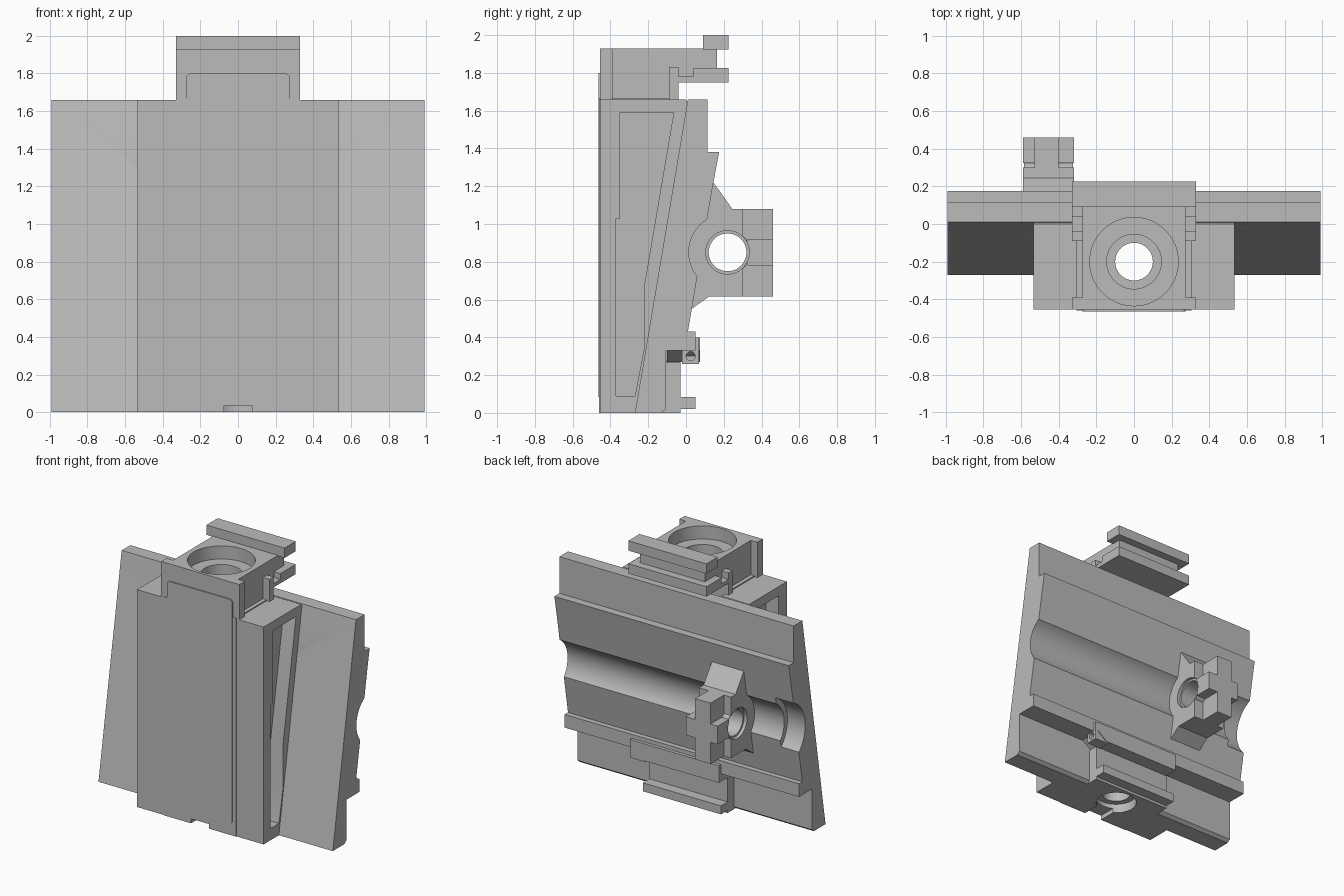
import bpy, bmesh, math

start_cube = bpy.data.objects.get("Cube")
if start_cube:
    bpy.data.objects.remove(start_cube, do_unlink=True)

grey = bpy.data.materials.new("plain grey")
grey.use_nodes = True
tone = (0.5, 0.5, 0.5, 1)
grey.diffuse_color = tone
grey.node_tree.nodes["Principled BSDF"].inputs["Base Color"].default_value = tone


def finish(name, bm):
    bmesh.ops.recalc_face_normals(bm, faces=bm.faces)
    mesh = bpy.data.meshes.new(name)
    bm.to_mesh(mesh)
    bm.free()
    mesh.materials.append(grey)
    ob = bpy.data.objects.new(name, mesh)
    bpy.context.collection.objects.link(ob)
    return ob


def prism(name, profile, a, b, axis="x"):
    """Extrude a (y, z) profile along x, or an (x, z) profile along y."""
    bm = bmesh.new()
    place = (lambda p, t: (t, p[0], p[1])) if axis == "x" else (lambda p, t: (p[0], t, p[1]))
    low = [bm.verts.new(place(p, a)) for p in profile]
    high = [bm.verts.new(place(p, b)) for p in profile]
    bm.faces.new(low)
    bm.faces.new(high)
    for i in range(len(low)):
        j = (i + 1) % len(low)
        bm.faces.new((low[i], low[j], high[j], high[i]))
    return finish(name, bm)


def box(name, x0, x1, y0, y1, z0, z1):
    return prism(name, [(y0, z0), (y1, z0), (y1, z1), (y0, z1)], x0, x1)


def circle(u, v, r, n=64):
    return [(u + r * math.cos(math.tau * i / n), v + r * math.sin(math.tau * i / n)) for i in range(n)]


def rod_x(name, y, z, r, a, b):
    return prism(name, circle(y, z, r), a, b)


def rod_z(name, x, y, r, a, b):
    bm = bmesh.new()
    low = [bm.verts.new((u, v, a)) for u, v in circle(x, y, r)]
    face = bm.faces.new(low)
    out = bmesh.ops.extrude_face_region(bm, geom=[face])
    for g in out["geom"]:
        if isinstance(g, bmesh.types.BMVert):
            g.co.z = b
    return finish(name, bm)


def combine(ob, others, mode="DIFFERENCE"):
    for other in others:
        mod = ob.modifiers.new("cut", "BOOLEAN")
        mod.operation = mode
        mod.solver = "EXACT"
        mod.object = other
        mesh = bpy.data.meshes.new_from_object(ob.evaluated_get(bpy.context.evaluated_depsgraph_get()))
        ob.modifiers.clear()
        ob.data = mesh
        bpy.data.objects.remove(other, do_unlink=True)


# Leaning back plate with its ledge and long round groove
plate = prism("leaning_plate", [
    (-0.27, 0), (-0.13, 0), (-0.105, 0.02), (-0.105, 0.33), (0.05, 0.33), (0.05, 0.43),
    (0.01, 0.43), (0.145, 1.22), (0.175, 1.38), (0.115, 1.38), (0.115, 1.66), (0.01, 1.66)], -0.99, 0.99)
combine(plate, [
    rod_x("groove", 0.22, 0.85, 0.205, -1.1, 1.1),
    rod_x("groove_end", 0.22, 0.85, 0.245, -1.1, -0.84),
    rod_z("bore", 0, -0.2, 0.1, -0.1, 2.1),
    rod_z("lower_bore", 0, -0.2, 0.145, -0.1, 0.07),
    box("front_notch", -0.075, 0.075, -0.6, -0.2, -0.1, 0.035)])

# Deeper middle ledge with a slanted left end
combine(prism("middle_ledge", [(-0.33, 0.27), (0.32, 0.27), (0.4, 0.33), (0.4, 0.4), (-0.33, 0.4)],
              -0.1, 0.075, "y"), [])

# Small block with two sockets under the ledge
socket = box("socket_block", 0.3, 0.42, -0.02, 0.07, 0.26, 0.4)
combine(socket, [rod_x("socket_hole", 0.025, z, 0.024, 0.36, 0.5) for z in (0.3, 0.36)])

# Central column, bored from top to bottom
column = prism("central_column", [
    (-0.46, 0), (-0.03, 0), (-0.03, 0.27), (-0.1, 0.27), (0.01, 1.61), (-0.04, 1.61),
    (-0.04, 1.668), (-0.46, 1.668)], -0.305, 0.305)
head = prism("column_head", [
    (-0.455, 1.65), (-0.04, 1.65), (-0.04, 1.75), (0.165, 1.75), (0.165, 1.93), (-0.455, 1.93)],
    -0.275, 0.275)
combine(column, [head], "UNION")
combine(column, [
    rod_z("bore", 0, -0.2, 0.1, -0.1, 2.1),
    rod_z("lower_bore", 0, -0.2, 0.145, -0.1, 0.07),
    rod_z("step_bore", 0, -0.2, 0.145, 1.75, 2.1),
    rod_z("recess", 0, -0.2, 0.235, 1.83, 2.1),
    box("front_notch", -0.075, 0.075, -0.6, -0.2, -0.1, 0.035)])

# Thin rounded panel on the column front
corners = []
for cx, cz, turn in ((0.25, 1.775, 0), (-0.25, 1.775, 1), (-0.25, 0.11, 2), (0.25, 0.11, 3)):
    for i in range(6):
        t = (turn + i / 5) * math.pi / 2
        corners.append((cx + 0.025 * math.cos(t), cz + 0.025 * math.sin(t)))
prism("front_panel", corners, -0.464, -0.455, "y")

# Rails of the head and foot
box("top_rail", -0.33, 0.33, 0.09, 0.225, 1.925, 2.0)
box("lower_head_rail", -0.33, 0.33, 0.04, 0.225, 1.75, 1.825)
box("foot_rail", -0.33, 0.33, -0.04, 0.05, 0.02, 0.085)

# Paired parts on both sides
for side, s in (("left", 1), ("right", -1)):
    housing = prism(side + "_housing", [(-0.455, 0), (-0.25, 0), (0.02, 1.61), (0, 1.66), (-0.455, 1.66)],
                    s * 0.3, s * 0.535)
    combine(housing, [prism("side_recess", [
        (-0.37, 0.09), (-0.27, 0.09), (-0.22, 0.35), (-0.22, 0.68), (-0.065, 1.59),
        (-0.35, 1.59), (-0.35, 1.03), (-0.37, 1.03)], s * 0.43, s * 0.7)])
    box(side + "_foot_side", s * 0.3, s * 0.33, -0.2, -0.03, 0, 0.27)
    box(side + "_front_flange", s * 0.27, s * 0.33, -0.455, -0.39, 1.66, 1.93)
    box(side + "_side_rail", s * 0.27, s * 0.33, -0.09, 0.1, 1.75, 1.78)
    box(side + "_rear_flange", s * 0.27, s * 0.33, -0.09, -0.04, 1.61, 1.83)

# Rear bracket with an eye and a cross-shaped end
bracket = prism("rear_bracket", [
    (0.0, 0.55), (0.03, 0.55), (0.12, 0.615), (0.3, 0.615), (0.3, 1.08), (0.245, 1.08),
    (0.145, 1.22), (0.06, 1.22), (0.0, 0.85)], -0.59, -0.32)
combine(bracket, [rod_x("eye", 0.22, 0.85, 0.12, -0.585, -0.325),
                  box("upright", -0.53, -0.4, 0.25, 0.46, 0.615, 1.08),
                  box("crossbar", -0.59, -0.32, 0.325, 0.46, 0.78, 0.92)], "UNION")
combine(bracket, [rod_x("eye_hole", 0.22, 0.85, 0.1, -0.8, -0.1),
                  rod_x("eye_mouth", 0.22, 0.85, 0.115, -0.345, -0.1),
                  rod_x("eye_mouth", 0.22, 0.85, 0.115, -0.8, -0.565)])

# Smooth the round surfaces, keep the edges crisp
bpy.ops.object.select_all(action="DESELECT")
for ob in bpy.context.collection.objects:
    if ob.type == "MESH" and grey.name in ob.data.materials:
        ob.select_set(True)
        bpy.context.view_layer.objects.active = ob
bpy.ops.object.shade_smooth_by_angle(angle=math.radians(30))
